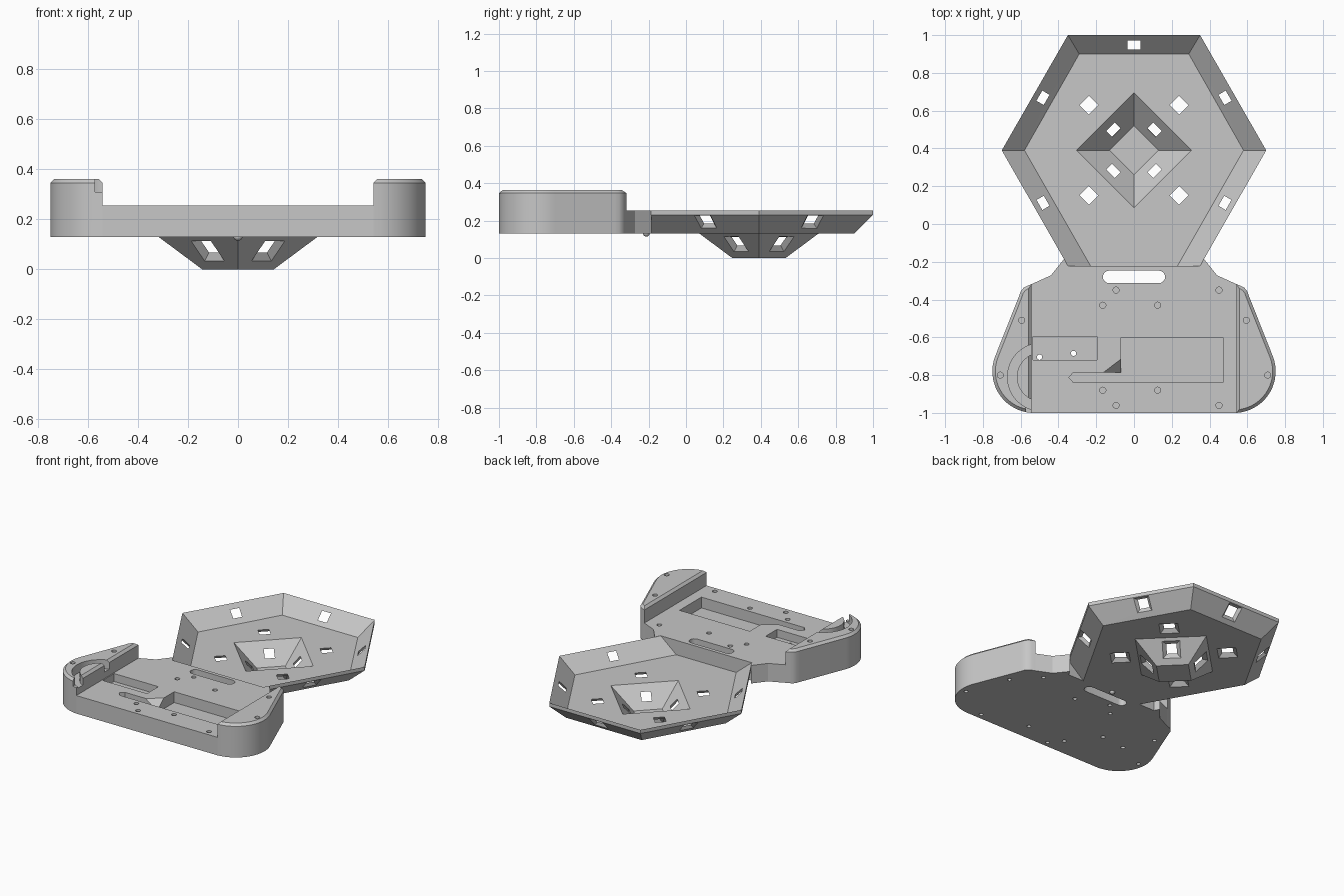
import bpy, bmesh
from math import cos, sin, radians
from mathutils import Vector, Matrix

if "Cube" in bpy.data.objects:
    bpy.data.objects.remove(bpy.data.objects["Cube"])

grey = bpy.data.materials.new("plain grey")
grey.use_nodes = True
grey.diffuse_color = (0.57, 0.57, 0.57, 1)
grey.node_tree.nodes["Principled BSDF"].inputs["Base Color"].default_value = (0.57, 0.57, 0.57, 1)


def finish(bm, name):
    bmesh.ops.recalc_face_normals(bm, faces=bm.faces[:])
    mesh = bpy.data.meshes.new(name)
    bm.to_mesh(mesh)
    bm.free()
    mesh.materials.append(grey)
    ob = bpy.data.objects.new(name, mesh)
    bpy.context.scene.collection.objects.link(ob)
    return ob


def prism(name, pts, z0, z1, chamfer=0):
    bm = bmesh.new()
    low = bm.faces.new([bm.verts.new((x, y, z0)) for x, y in pts])
    new = bmesh.ops.extrude_face_region(bm, geom=[low], use_keep_orig=True)["geom"]
    bmesh.ops.translate(bm, verts=[v for v in new if isinstance(v, bmesh.types.BMVert)],
                        vec=(0, 0, z1 - chamfer - z0))
    if chamfer:
        # Inset the lid and lift it to form the sloping edge
        bmesh.ops.recalc_face_normals(bm, faces=bm.faces[:])
        lid = max(bm.faces, key=lambda f: f.calc_center_median().z)
        bmesh.ops.inset_region(bm, faces=[lid], thickness=chamfer, use_even_offset=True)
        bmesh.ops.translate(bm, verts=lid.verts[:], vec=(0, 0, chamfer))
    return finish(bm, name)


def box(name, x0, x1, y0, y1, z0, z1):
    return prism(name, [(x0, y0), (x1, y0), (x1, y1), (x0, y1)], z0, z1)


def arc(cx, cy, r, a0, a1, n):
    angles = [radians(a0 + (a1 - a0) * i / n) for i in range(n + 1)]
    return [(cx + r * cos(a), cy + r * sin(a)) for a in angles]


def hole(x, y, r, z0, z1):
    return prism("hole_cutter", arc(x, y, r, 0, 345, 23), z0, z1)


def hull(name, pts):
    bm = bmesh.new()
    for p in pts:
        bm.verts.new(p)
    bmesh.ops.convex_hull(bm, input=bm.verts[:])
    return finish(bm, name)


def window(centre, normal, tangent, size):
    """Square opening that flares outward on the underside."""
    n, t = Vector(normal).normalized(), Vector(tangent).normalized()
    s = n.cross(t)
    pts = []
    for depth, half in ((0.006, size), (-0.036, size + 0.042)):
        for i in (-1, 1):
            for j in (-1, 1):
                pts.append(Vector(centre) + n * depth + (t * i + s * j) * half)
    return hull("window_cutter", pts)


def carve(ob, cutters):
    for c in cutters:
        c.hide_render = True
        mod = ob.modifiers.new("cut", 'BOOLEAN')
        mod.operation, mod.solver, mod.object = 'DIFFERENCE', 'EXACT', c
    bpy.context.view_layer.update()
    deps = bpy.context.evaluated_depsgraph_get()
    mesh = bpy.data.meshes.new_from_object(ob.evaluated_get(deps))
    ob.modifiers.clear()
    ob.data = mesh
    for c in cutters:
        bpy.data.objects.remove(c)


def smooth(ob):
    bpy.ops.object.select_all(action='DESELECT')
    ob.select_set(True)
    bpy.context.view_layer.objects.active = ob
    bpy.ops.object.shade_smooth_by_angle(angle=radians(25))


# Hexagonal tray: half sheet, mirrored, then thickened downward
RIM, FLOOR, PIT, SKIN, CY = 0.255, 0.155, 0.025, 0.025, 0.39
bm = bmesh.new()
for side in (1, -1):
    def ring(pts, z):
        return [bm.verts.new((side * x, y, z)) for x, y in pts]
    rim = ring([(0.35, -0.222), (0.7, CY), (0.35, 1), (0, 1)], RIM)
    floor = ring([(0.23, -0.222), (0.58, CY), (0.29, 0.9), (0, 0.9)], FLOOR)
    mouth = ring([(0, 0.695), (0.305, CY), (0, 0.085)], FLOOR)
    pit = ring([(0, 0.52), (0.13, CY), (0, 0.26)], PIT)
    front = ring([(0, -0.222)], FLOOR)
    for i in range(3):
        bm.faces.new([rim[i], rim[i + 1], floor[i + 1], floor[i]])
    for i in range(2):
        bm.faces.new([mouth[i], mouth[i + 1], pit[i + 1], pit[i]])
    bm.faces.new(front + floor + mouth)
    bm.faces.new(pit)
bmesh.ops.remove_doubles(bm, verts=bm.verts[:], dist=0.0005)
bmesh.ops.recalc_face_normals(bm, faces=bm.faces[:])
new = bmesh.ops.extrude_face_region(bm, geom=bm.faces[:], use_keep_orig=True)["geom"]
lower = [v for v in new if isinstance(v, bmesh.types.BMVert)]
bmesh.ops.translate(bm, verts=lower, vec=(0, 0, -SKIN))
# Thicken the sunken pyramid sideways
for v in lower:
    offset = Vector((v.co.x, v.co.y - CY, 0))
    if abs(offset.x) + abs(offset.y) < 0.31:
        v.co += offset.normalized() * 0.013
tray = finish(bm, "hexagonal_tray")

# Flared windows in the walls, floor and sunken pyramid
cuts = []
for deg in (30, 90, 150, 210, 330):
    d = Vector((cos(radians(deg)), sin(radians(deg)), 0))
    cuts.append(window(Vector((0, CY, 0.205)) + d * 0.556, (-d.x, -d.y, 1), (-d.y, d.x, 0), 0.025))
for deg in (45, 135, 225, 315):
    d = Vector((cos(radians(deg)), sin(radians(deg)), 0))
    t = (-d.y, d.x, 0)
    cuts.append(window(Vector((0, CY, 0.09)) + d * 0.154, (-d.x, -d.y, 0.95), t, 0.026))
    cuts.append(window(Vector((0, CY, FLOOR)) + d * 0.338, (0, 0, 1), t, 0.029))
carve(tray, cuts)

# Base deck with the neck that meets the tray
BOTTOM, DECK, TOP, EDGE = 0.13, 0.255, 0.362, 0.542
half = [(EDGE, -1), (EDGE, -0.318), (0.44, -0.272), (0.37, -0.185), (0.35, -0.222)]
deck = prism("base_deck", half + [(-x, y) for x, y in reversed(half)], BOTTOM, DECK)

screws = [(x, y) for x in (-0.165, 0.125) for y in (-0.43, -0.88)]
screws += [(x, y) for x in (-0.095, 0.45) for y in (-0.35, -0.96)]
cuts = []
for x, y in screws:
    cuts += [hole(x, y, 0.016, 0.2, 0.3), hole(x, y, 0.013, 0.1, 0.16)]
# Cable slot, pockets, ramp and through holes
slot = arc(0.132, -0.28, 0.033, -90, 90, 8) + arc(-0.132, -0.28, 0.033, 90, 270, 8)
cuts.append(prism("slot_cutter", slot, 0.1, 0.3))
cuts.append(box("small_pocket_cutter", -0.536, -0.195, -0.72, -0.595, 0.2, 0.3))
pocket = [(-0.345, -0.812), (-0.32, -0.84), (0.47, -0.84), (0.47, -0.6),
          (-0.07, -0.6), (-0.07, -0.785), (-0.32, -0.785)]
cuts.append(prism("large_pocket_cutter", pocket, 0.18, 0.3))
cuts.append(hull("ramp_cutter", [(-0.17, -0.79, 0.257), (-0.065, -0.71, 0.257),
                                 (-0.065, -0.79, 0.257), (-0.065, -0.79, 0.182)]))
cuts += [hole(-0.5, -0.705, 0.014, 0.1, 0.3), hole(-0.32, -0.685, 0.014, 0.1, 0.3)]
carve(deck, cuts)
smooth(deck)

# Raised rounded side blocks
outline = [(EDGE, -1)] + arc(0.53, -0.78, 0.22, -80, 21, 16)
outline += [(0.608, -0.38), (0.6, -0.357), (0.585, -0.338), (0.565, -0.327), (EDGE, -0.318)]
for side, name in ((1, "left_side_block"), (-1, "right_side_block")):
    block = prism(name, [(side * x, y) for x, y in outline], BOTTOM, TOP, 0.016)
    cuts = []
    for x, y in ((0.595, -0.51), (0.708, -0.8)):
        cuts += [hole(side * x, y, 0.016, 0.3, 0.4), hole(side * x, y, 0.013, 0.1, 0.16)]
    if side < 0:
        # Curved cable channel and its front exit
        channel = arc(-0.49, -0.81, 0.18, 95, 265, 24) + arc(-0.49, -0.81, 0.13, 265, 95, 24)
        cuts.append(prism("channel_cutter", channel, 0.3, 0.4))
        cuts.append(box("notch_cutter", -0.572, -0.5, -1.05, -0.97, 0.31, 0.4))
    carve(block, cuts)
    smooth(block)

# Small locating knob under the neck
bm = bmesh.new()
bmesh.ops.create_uvsphere(bm, u_segments=16, v_segments=10, radius=0.018,
                          matrix=Matrix.Translation((0, -0.212, 0.132)))
smooth(finish(bm, "locating_knob"))
